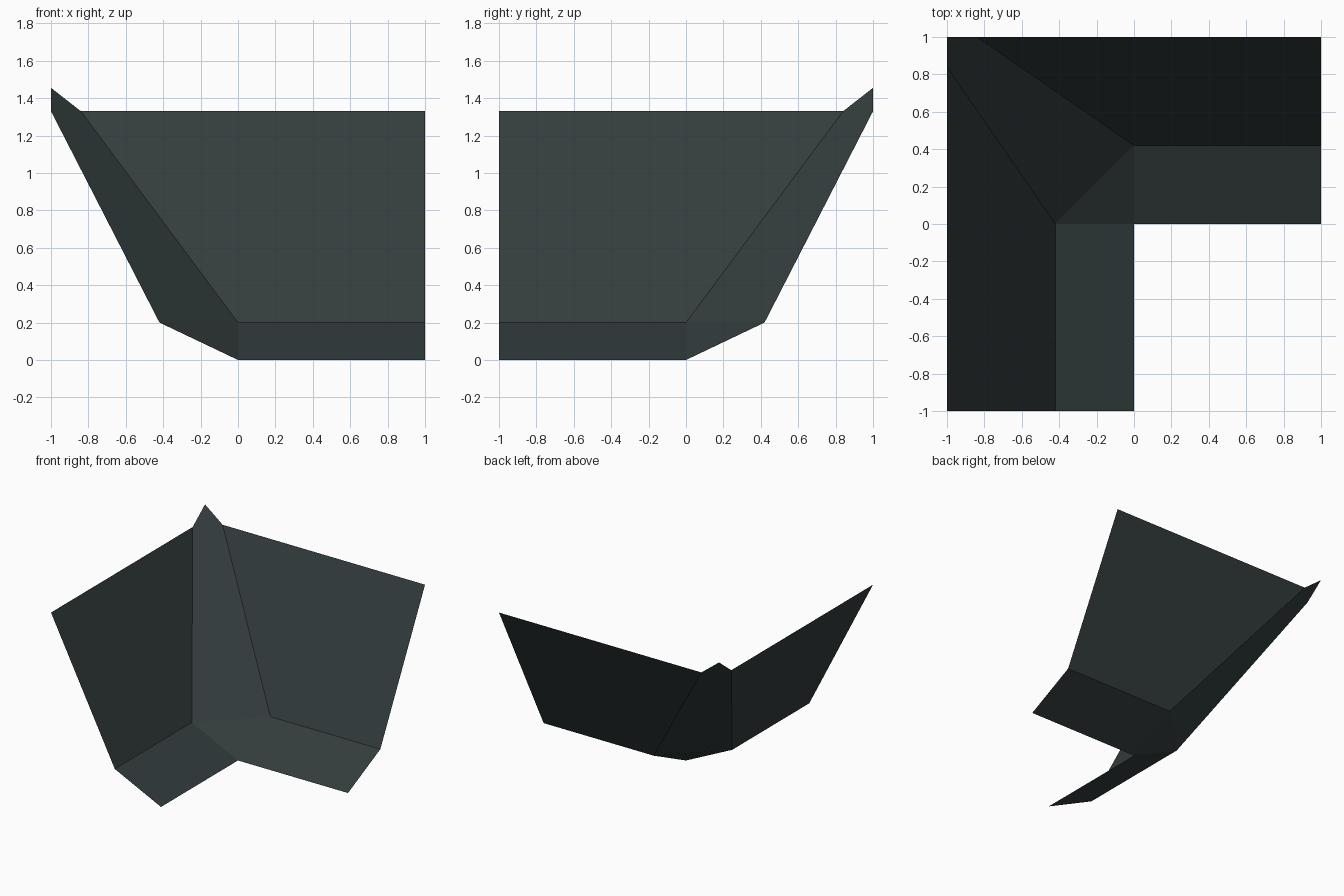
import bpy
from mathutils import Vector

cube = bpy.data.objects.get("Cube")
if cube:
    bpy.data.objects.remove(cube, do_unlink=True)

# One dark slate colour for the whole sheet
slate = bpy.data.materials.new("dark_slate")
slate.use_nodes = True
colour = (0.033, 0.045, 0.046, 1)
slate.diffuse_color = colour
bsdf = slate.node_tree.nodes["Principled BSDF"]
bsdf.inputs["Base Color"].default_value = colour
bsdf.inputs["Roughness"].default_value = 0.8


def panel(name, points):
    """Flat single-sided panel facing the inside of the corner."""
    mesh = bpy.data.meshes.new(name)
    mesh.from_pydata(points, [], [range(len(points))])
    mesh.materials.append(slate)
    obj = bpy.data.objects.new(name, mesh)
    bpy.context.collection.objects.link(obj)
    return obj


def across(p):
    """Reflect a point over the diagonal of the corner."""
    return Vector((-p.y, -p.x, p.z))


# Points of the back arm, from the foot up to the rim
foot = Vector((0, 0, 0))
foot_end = Vector((1, 0, 0))
bend = Vector((0, 0.42, 0.2))
bend_end = Vector((1, 0.42, 0.2))
rim = Vector((-0.84, 1, 1.33))
rim_end = Vector((1, 1, 1.33))
peak = Vector((-1, 1, 1.455))

# Sloped foot and steep wall of each arm
arm = {"foot_slope": [foot, foot_end, bend_end, bend],
       "steep_wall": [bend, bend_end, rim_end, rim]}
for part, points in arm.items():
    panel("back_" + part, points)
    panel("right_" + part, [across(p) for p in reversed(points)])

# Bevelled corner joining the two arms
panel("corner_foot", [foot, bend, across(bend)])
panel("corner_wall", [across(bend), bend, rim, peak, across(rim)])
